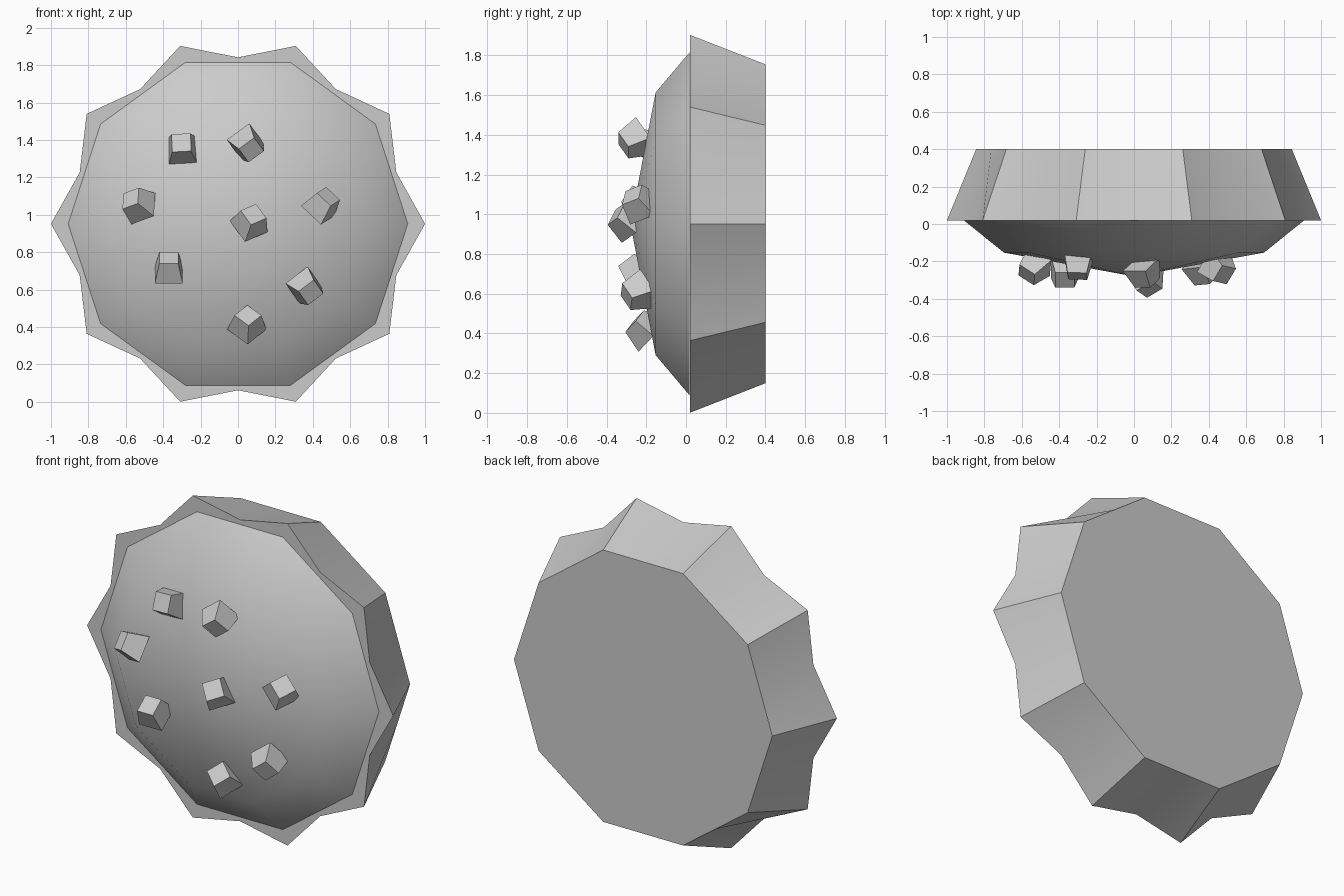
import bpy, bmesh, math
from mathutils import Vector, Matrix

if "Cube" in bpy.data.objects:
    bpy.data.objects.remove(bpy.data.objects["Cube"])

CZ = 0.952  # height of the round's centre


def ring(bm, y, radii, n):
    return [bm.verts.new((radii[i % len(radii)] * math.cos(2 * math.pi * i / n), y,
                          CZ + radii[i % len(radii)] * math.sin(2 * math.pi * i / n)))
            for i in range(n)]


def bridge(bm, a, b):
    n = len(a)
    for i in range(n):
        j = (i + 1) % n
        bm.faces.new((a[i], a[j], b[j], b[i]))


def finish(name, bm, angle=None):
    bmesh.ops.recalc_face_normals(bm, faces=bm.faces)
    me = bpy.data.meshes.new(name)
    bm.to_mesh(me)
    bm.free()
    ob = bpy.data.objects.new(name, me)
    bpy.context.collection.objects.link(ob)
    if angle:
        bpy.ops.object.select_all(action='DESELECT')
        ob.select_set(True)
        bpy.context.view_layer.objects.active = ob
        bpy.ops.object.shade_smooth_by_angle(angle=math.radians(angle))
    return ob


# Pleated cup: zigzag front rim tapering to a plain ten-sided back
bm = bmesh.new()
front = ring(bm, 0.02, (1.0, 0.89), 20)
back = ring(bm, 0.40, (0.844, 0.844 * math.cos(math.pi / 10)), 20)
bridge(bm, front, back)
bm.faces.new(front)
bm.faces.new(back)
finish("pleated_cup", bm, 25)

# Domed filling: ten-sided shallow dome
bm = bmesh.new()
rim = ring(bm, 0.018, (0.908,), 10)
mid = ring(bm, -0.153, (0.695,), 10)
bridge(bm, rim, mid)
tip = bm.verts.new((0, -0.28, CZ))
for i in range(10):
    bm.faces.new((mid[i], mid[(i + 1) % 10], tip))
bm.faces.new(rim)
finish("domed_filling", bm, 50)

# Chips: tapered blocks (centre, direction of the narrow end, spin in degrees)
chips = [
    ((-0.30, -0.225, 1.365), (-0.05, -0.90, 0.35), 3),
    ((0.055, -0.265, 1.37), (0.25, -0.75, -0.35), 40),
    ((-0.54, -0.235, 1.06), (-0.55, -0.60, 0.45), 20),
    ((0.455, -0.24, 1.06), (0.45, -0.50, 0.60), 25),
    ((0.07, -0.305, 0.97), (0.20, -0.70, 0.50), 25),
    ((-0.37, -0.265, 0.725), (0.0, -0.61, 0.79), 0),
    ((0.37, -0.25, 0.605), (0.30, -0.75, -0.30), 40),
    ((0.05, -0.215, 0.425), (0.05, -0.70, 0.60), 45),
]
for k, (loc, axis, spin) in enumerate(chips):
    bm = bmesh.new()
    bmesh.ops.create_cone(bm, cap_ends=True, segments=4, radius1=0.105,
                          radius2=0.072, depth=0.115,
                          matrix=Matrix.Rotation(math.radians(45 + spin), 4, 'Z'))
    z = Vector(axis).normalized()
    x = Vector((0, 0, 1)).cross(z).normalized()
    y = z.cross(x)
    rot = Matrix((x, y, z)).transposed().to_4x4()
    bmesh.ops.transform(bm, matrix=Matrix.Translation(loc) @ rot, verts=bm.verts)
    finish(f"chip_{k + 1}", bm)
